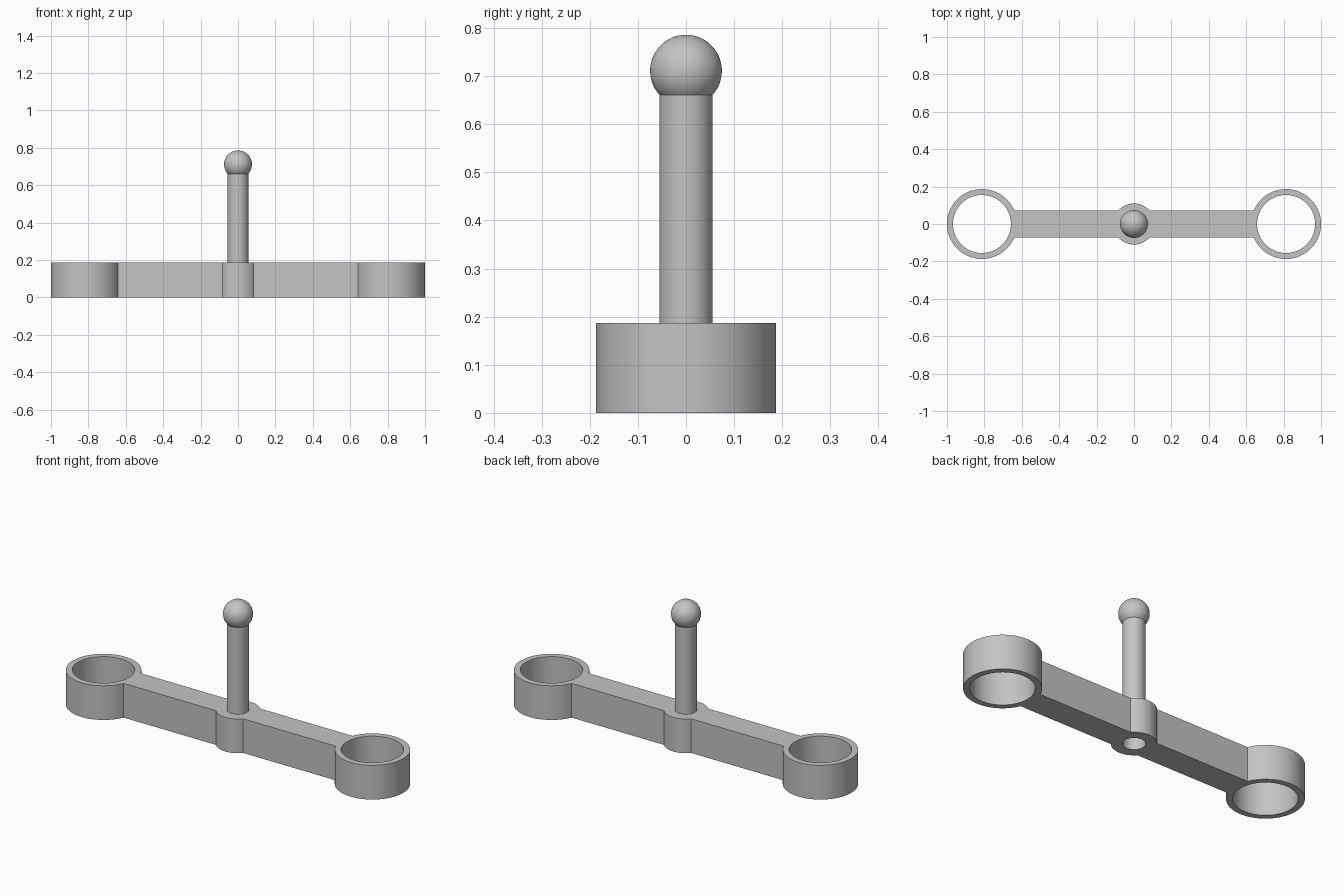
import bpy, bmesh
from math import sin, cos, asin, acos, pi, sqrt, tau, radians
from mathutils import Vector

if "Cube" in bpy.data.objects:
    bpy.data.objects.remove(bpy.data.objects["Cube"], do_unlink=True)

HEIGHT = 0.187
RING_X, RING_R, RING_HOLE = 0.813, 0.187, 0.155
HUB_R, ROD_R, BAR_HALF = 0.11, 0.055, 0.073
BALL_R, BALL_Z = 0.0745, 0.711
SEGMENTS = 96

grey = bpy.data.materials.new("plain grey")
grey.use_nodes = True
grey.diffuse_color = (0.55, 0.55, 0.55, 1)
grey.node_tree.nodes["Principled BSDF"].inputs["Base Color"].default_value = grey.diffuse_color


def finish(bm, name):
    """Turn a bmesh into a smooth-shaded grey object."""
    bmesh.ops.recalc_face_normals(bm, faces=bm.faces)
    mesh = bpy.data.meshes.new(name)
    bm.to_mesh(mesh)
    bm.free()
    mesh.materials.append(grey)
    obj = bpy.data.objects.new(name, mesh)
    bpy.context.collection.objects.link(obj)
    bpy.ops.object.select_all(action="DESELECT")
    obj.select_set(True)
    bpy.context.view_layer.objects.active = obj
    bpy.ops.object.shade_smooth_by_angle(angle=radians(30))
    return obj


def arc(cx, radius, start, end, steps):
    return [Vector((cx + radius * cos(start + (end - start) * i / steps),
                    radius * sin(start + (end - start) * i / steps), 0))
            for i in range(steps + 1)]


def add_loop(bm, points):
    verts = [bm.verts.new(p) for p in points]
    return [bm.edges.new((v, verts[i - 1])) for i, v in enumerate(verts)]


def lathe(name, profile):
    """Spin a radius/height profile around the z axis."""
    bm = bmesh.new()
    verts = [bm.verts.new((r, 0, z)) for r, z in profile]
    edges = [bm.edges.new(pair) for pair in zip(verts, verts[1:])]
    bmesh.ops.spin(bm, geom=verts + edges, cent=(0, 0, 0), axis=(0, 0, 1),
                   angle=tau, steps=64, use_duplicate=False)
    bmesh.ops.remove_doubles(bm, verts=bm.verts, dist=1e-5)
    return finish(bm, name)


# Crossbar: one outline with end rings and central hub, pierced by three holes
ring_a = asin(BAR_HALF / RING_R)
hub_a = asin(BAR_HALF / HUB_R)
half = (arc(RING_X, RING_R, ring_a - pi, pi - ring_a, 80)
        + arc(0, HUB_R, hub_a, pi - hub_a, 30))
outline = half + [Vector((-p.x, -p.y, 0)) for p in half]

bm = bmesh.new()
edges = add_loop(bm, outline)
for x, radius in ((-RING_X, RING_HOLE), (0, ROD_R), (RING_X, RING_HOLE)):
    edges += add_loop(bm, arc(x, radius, 0, tau, SEGMENTS)[:-1])
bmesh.ops.triangle_fill(bm, edges=edges, use_beauty=True, normal=(0, 0, 1))
top = bmesh.ops.extrude_face_region(bm, geom=bm.faces[:], use_keep_orig=True)
bmesh.ops.translate(bm, vec=(0, 0, HEIGHT),
                    verts=[g for g in top["geom"] if isinstance(g, bmesh.types.BMVert)])
finish(bm, "crossbar")

# Upright rod seated over the hub hole
neck_z = BALL_Z - sqrt(BALL_R ** 2 - ROD_R ** 2)
lathe("rod", [(0, HEIGHT), (ROD_R, HEIGHT), (ROD_R, neck_z)])

# Ball cut off where it meets the rod
sweep = acos((neck_z - BALL_Z) / BALL_R)
lathe("ball", [(BALL_R * sin(sweep * (1 - i / 32)), BALL_Z + BALL_R * cos(sweep * (1 - i / 32)))
               for i in range(33)])
